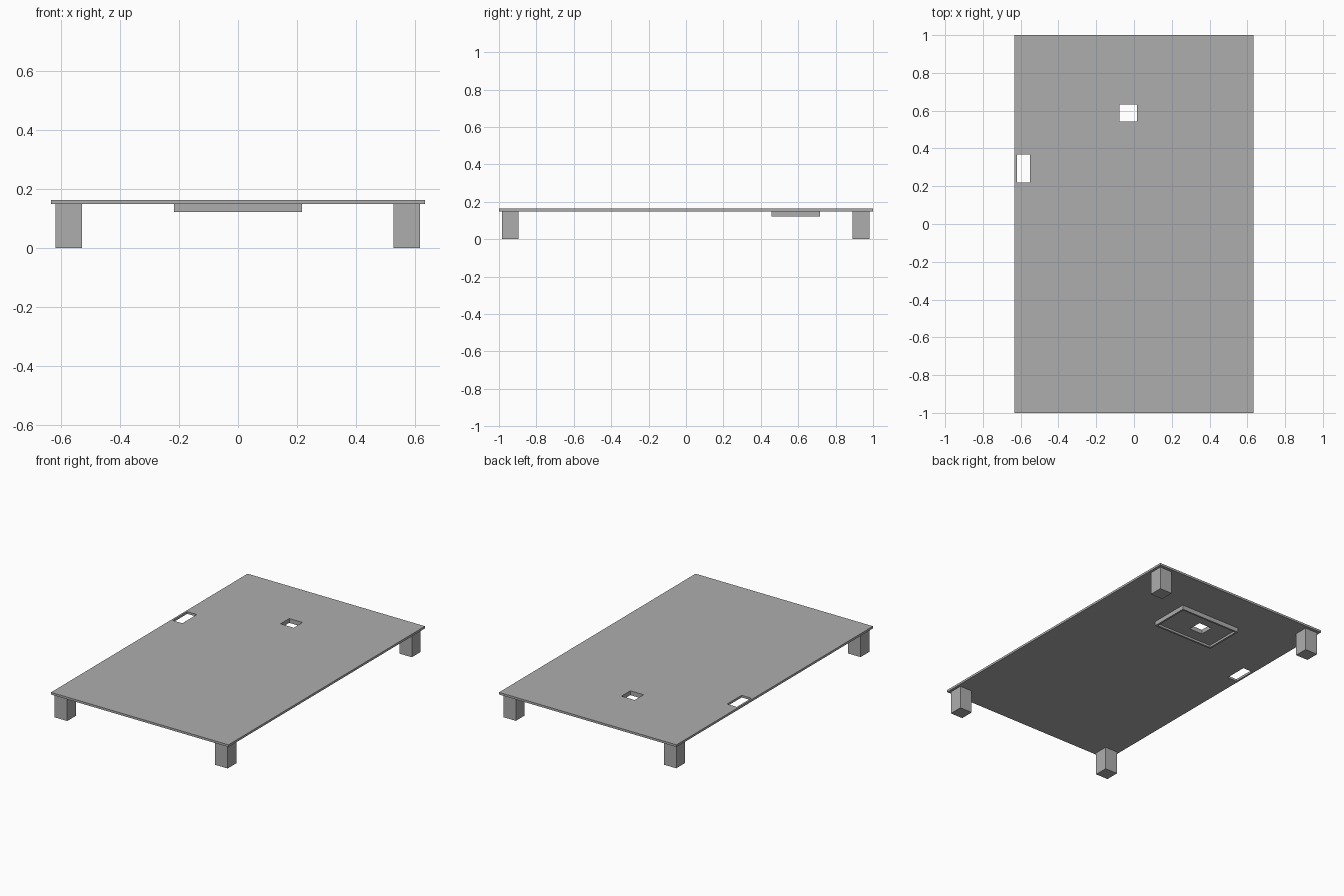
import bpy

if "Cube" in bpy.data.objects:
    bpy.data.objects.remove(bpy.data.objects["Cube"])

grey = bpy.data.materials.new("plain grey")
grey.diffuse_color = (0.42, 0.42, 0.42, 1.0)
grey.use_nodes = True
grey.node_tree.nodes["Principled BSDF"].inputs["Base Color"].default_value = grey.diffuse_color


def box(name, x, y, z):
    """Box from (min, max) ranges on each axis."""
    bpy.ops.mesh.primitive_cube_add(
        size=1, location=[sum(r) / 2 for r in (x, y, z)])
    ob = bpy.context.object
    ob.name = name
    ob.scale = [r[1] - r[0] for r in (x, y, z)]
    bpy.ops.object.transform_apply(location=False, rotation=False, scale=True)
    ob.data.materials.append(grey)
    return ob


def cut(ob, *ranges):
    """Cut a box-shaped opening and discard the cutter."""
    cutter = box("cutter", *ranges)
    cutter.hide_render = True
    mod = ob.modifiers.new("opening", 'BOOLEAN')
    mod.operation = 'DIFFERENCE'
    mod.solver = 'EXACT'
    mod.object = cutter
    bpy.context.view_layer.objects.active = ob
    bpy.ops.object.modifier_apply(modifier=mod.name)
    bpy.data.objects.remove(cutter, do_unlink=True)


TOP, UNDER = 0.163, 0.149
HOLE_X, HOLE_Y = (-0.078, 0.017), (0.543, 0.633)

# Thin deck with a square opening and a slot near the left edge
deck = box("deck", (-0.632, 0.632), (-1, 1), (UNDER, TOP))
cut(deck, HOLE_X, HOLE_Y, (0, 0.3))
cut(deck, (-0.62, -0.551), (0.221, 0.369), (0, 0.3))

# Shallow tray under the deck: recessed from below, pierced by the same opening
tray = box("under_tray", (-0.217, 0.217), (0.456, 0.717), (0.121, UNDER))
cut(tray, (-0.205, 0.205), (0.468, 0.705), (0.05, 0.135))
cut(tray, HOLE_X, HOLE_Y, (0, 0.3))

# Four square corner legs
for side, x in (("left", (-0.617, -0.528)), ("right", (0.526, 0.615))):
    for end, y in (("front", (-0.984, -0.895)), ("back", (0.891, 0.98))):
        box(f"{end}_{side}_leg", x, y, (0, UNDER))
